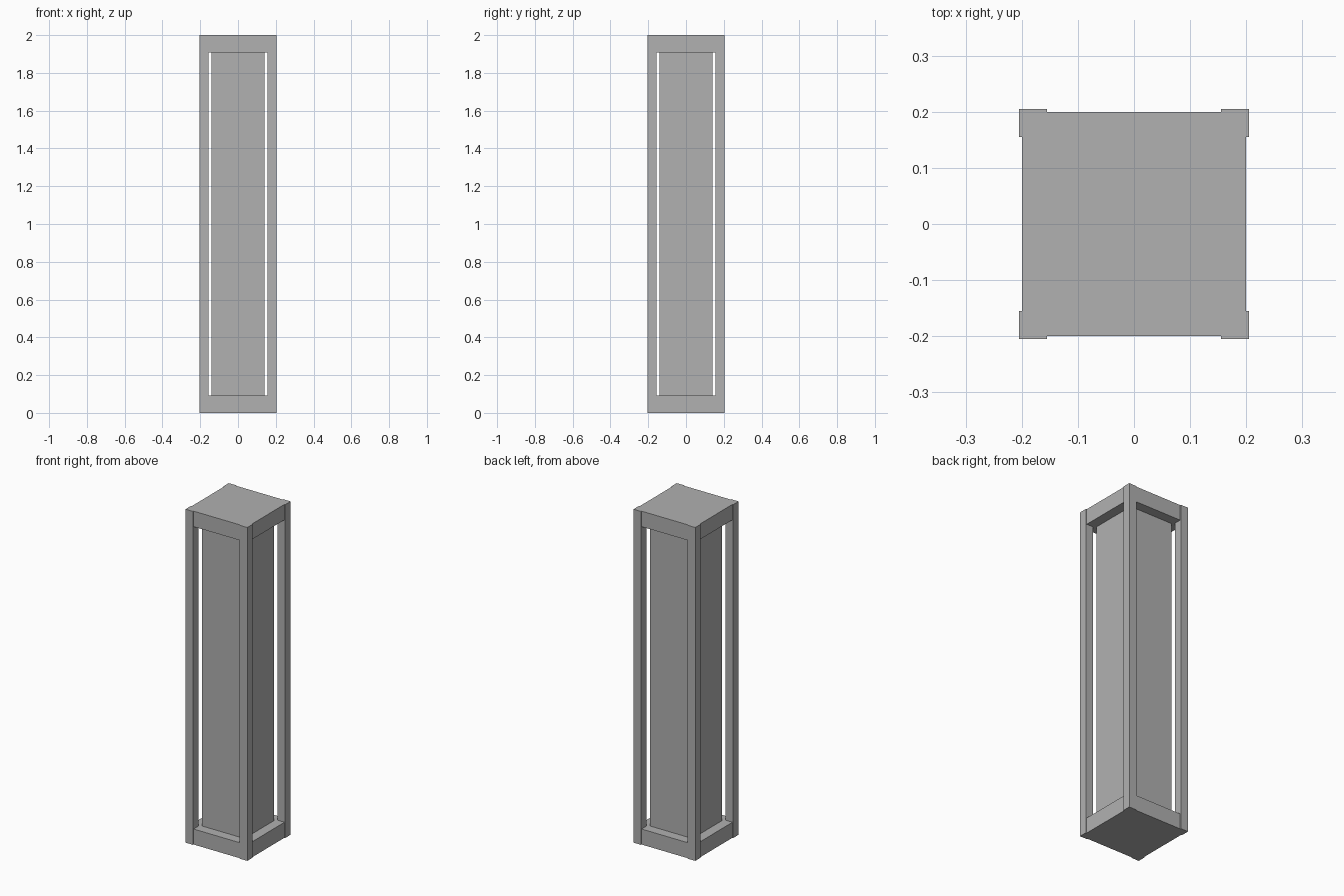
import bpy

if "Cube" in bpy.data.objects:
    bpy.data.objects.remove(bpy.data.objects["Cube"])

# Dark grey finish shared by every part
grey = bpy.data.materials.new("dark_grey")
grey.diffuse_color = (0.44, 0.44, 0.44, 1)
grey.use_nodes = True
grey.node_tree.nodes["Principled BSDF"].inputs["Base Color"].default_value = grey.diffuse_color


def box(name, x, y, z0, z1, width):
    """Square upright block centred on (x, y) between heights z0 and z1."""
    bpy.ops.mesh.primitive_cube_add(size=1, location=(x, y, (z0 + z1) / 2))
    ob = bpy.context.object
    ob.name = name
    ob.scale = (width, width, z1 - z0)
    bpy.ops.object.transform_apply(location=False, rotation=False, scale=True)
    ob.data.materials.append(grey)
    return ob


CAP = 0.093  # cap thickness

# Bottom and top caps
box("base_cap", 0, 0, 0, CAP, 0.40)
box("top_cap", 0, 0, 2 - CAP, 2, 0.40)

# Inner column between the caps
box("inner_column", 0, 0, CAP, 2 - CAP, 0.283)

# Four corner posts, flush with the cap ends and slightly proud of their sides
for side, sx in (("left", -1), ("right", 1)):
    for end, sy in (("front", -1), ("back", 1)):
        box(f"{end}_{side}_post", sx * 0.18, sy * 0.18, 0, 2, 0.05)
